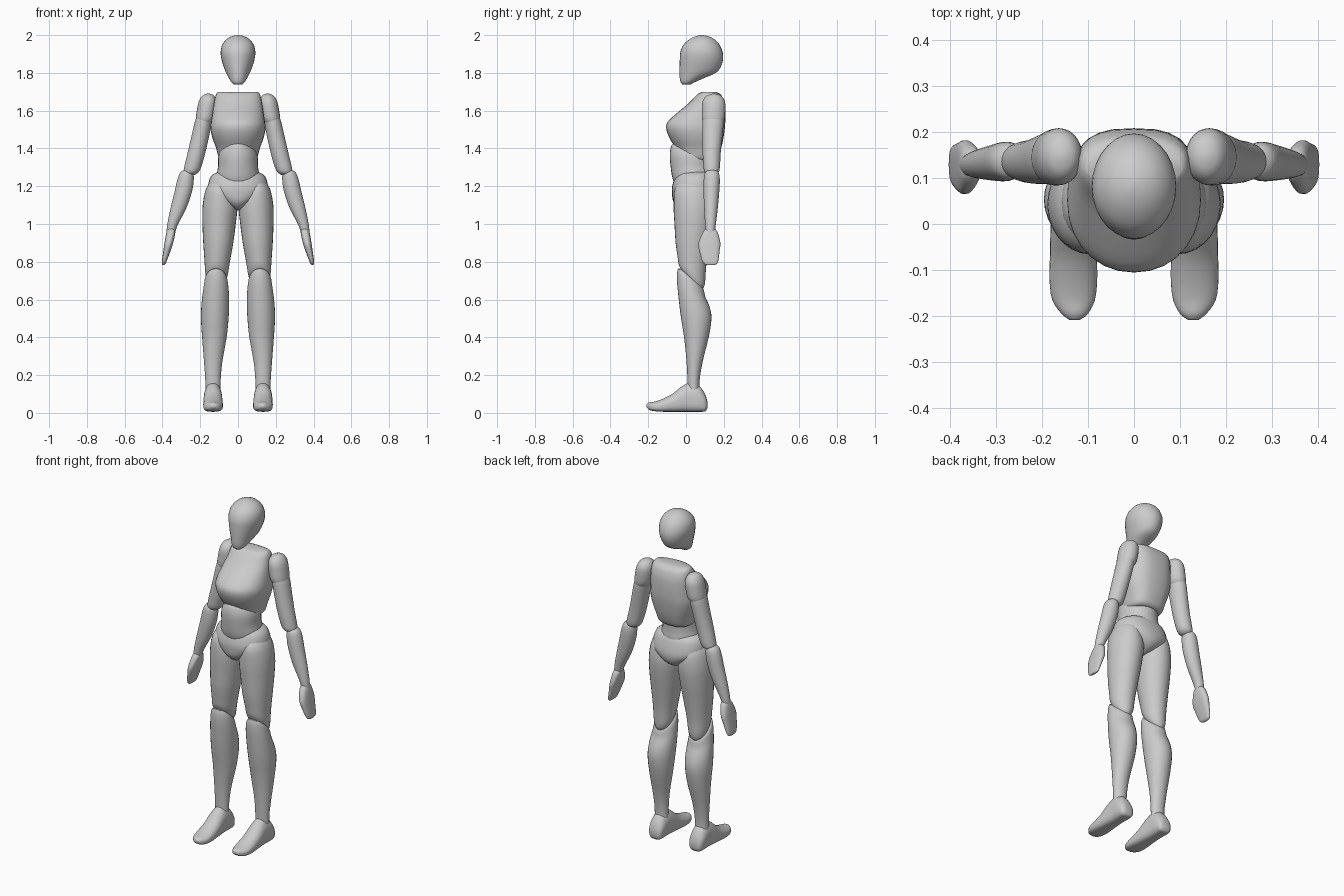
import bpy, bmesh, math

SEG = 28     # points around each cross-section
SUB = 3      # smooth steps between cross-sections


def catmull(a, b, c, d, t):
    return [0.5 * (2*q + (r - p)*t + (2*p - 5*q + 4*r - s)*t*t + (3*q - p - 3*r + s)*t**3)
            for p, q, r, s in zip(a, b, c, d)]


def loft(name, rings, e_low=2.0, e_high=2.0, along_y=False, mirror=False):
    """Ring = (height, x0, x1, y0, y1[, tilt]); e_* shape the low-y / high-y halves.
    With along_y the ring is (y, x0, x1, z0, z1)."""
    rs = [list(r) + [0.0] * (6 - len(r)) for r in rings]
    path = []
    for i in range(len(rs) - 1):
        p = rs[max(i - 1, 0)], rs[i], rs[i + 1], rs[min(i + 2, len(rs) - 1)]
        path += [catmull(*p, k / SUB) for k in range(SUB)]
    path.append(rs[-1])
    bm = bmesh.new()
    loops = []
    for h, x0, x1, y0, y1, tilt in path:
        loop = []
        for k in range(SEG):
            a = 2 * math.pi * k / SEG
            c, s = math.cos(a), math.sin(a)
            e = 2 / (e_high if s > 0 else e_low)
            x = (x0 + x1) / 2 + (x1 - x0) / 2 * math.copysign(abs(c) ** e, c)
            dy = (y1 - y0) / 2 * math.copysign(abs(s) ** e, s)
            y, z = (y0 + y1) / 2 + dy, h + tilt * dy
            loop.append(bm.verts.new((x, z, y) if along_y else (x, y, z)))
        # for along_y: h is the world y and the ring's y-range is world z
        loops.append(loop)
    for a, b in zip(loops, loops[1:]):
        for k in range(SEG):
            n = (k + 1) % SEG
            bm.faces.new((a[k], a[n], b[n], b[k]))
    bm.faces.new(loops[0])
    bm.faces.new(loops[-1])
    bmesh.ops.recalc_face_normals(bm, faces=bm.faces)
    me = bpy.data.meshes.new(name)
    bm.to_mesh(me)
    bm.free()
    ob = bpy.data.objects.new(name, me)
    bpy.context.collection.objects.link(ob)
    bpy.ops.object.select_all(action='DESELECT')
    ob.select_set(True)
    bpy.context.view_layer.objects.active = ob
    bpy.ops.object.shade_smooth_by_angle(angle=math.radians(50))
    if mirror:
        mod = ob.modifiers.new("Mirror", 'MIRROR')
        mod.use_mirror_merge = False
    return ob


def centred(rows):
    return [(r[0], -r[1], r[1], *r[2:]) for r in rows]


# Head: egg shape with the chin forward
loft("head", centred([
    (1.738, .020, -.018, .025), (1.750, .035, -.028, .045), (1.772, .048, -.033, .095),
    (1.80, .063, -.034, .158), (1.83, .075, -.034, .183), (1.87, .087, -.033, .196),
    (1.91, .092, -.030, .194), (1.95, .083, -.013, .177), (1.98, .058, .022, .148),
    (1.995, .029, .055, .115), (2.0, .004, .08, .09)]))

# Chest: squarer at the back, full at the front
loft("chest", centred([
    (1.335, .085, -.02, .150), (1.35, .102, -.038, .168), (1.40, .115, -.055, .186),
    (1.45, .134, -.085, .197), (1.50, .145, -.104, .205), (1.54, .143, -.098, .208),
    (1.59, .135, -.045, .208), (1.64, .127, .015, .203), (1.685, .117, .058, .185),
    (1.70, .104, .085, .155)]), 2.1, 2.8)

# Abdomen: tucked between chest and pelvis
loft("abdomen", centred([
    (1.435, .03, -.05, .08), (1.42, .07, -.075, .12), (1.37, .102, -.086, .145),
    (1.30, .106, -.081, .145), (1.24, .115, -.071, .148), (1.19, .09, -.05, .12)]))

# Pelvis: tapers to the crotch
loft("pelvis", centred([
    (1.278, .10, -.03, .125), (1.255, .142, -.055, .148), (1.20, .159, -.073, .166),
    (1.16, .148, -.074, .172), (1.12, .090, -.068, .163), (1.09, .04, -.045, .13),
    (1.075, .012, -.01, .08)]), 2.2, 2.2)

# Thigh
loft("thigh", [
    (1.24, .07, .13, -.01, .09), (1.19, .03, .168, -.058, .138), (1.10, .004, .187, -.066, .152),
    (1.00, .012, .188, -.061, .142), (.90, .025, .184, -.055, .125),
    (.80, .043, .177, -.044, .107, -.3), (.73, .055, .172, -.036, .100, -.7),
    (.69, .075, .16, -.01, .085, -.8)], mirror=True)

# Lower leg: top edge slopes down toward the back
loft("lower_leg", [
    (.722, .085, .15, -.02, .065, -.8), (.71, .060, .173, -.042, .092, -.8),
    (.66, .050, .183, -.048, .102, -.6), (.58, .047, .193, -.038, .124, -.2),
    (.50, .050, .196, -.026, .135), (.40, .060, .190, -.010, .120),
    (.27, .083, .180, .003, .088), (.17, .092, .173, .008, .072),
    (.09, .092, .173, .010, .072)], mirror=True)

# Foot: lofted from heel to toe
loft("foot", [
    (.113, .11, .155, .025, .06), (.102, .093, .172, .008, .098), (.07, .086, .180, .006, .142),
    (.025, .085, .180, .006, .160), (-.02, .083, .182, .006, .142), (-.07, .081, .183, .006, .102),
    (-.12, .080, .184, .006, .076), (-.165, .085, .178, .009, .060),
    (-.195, .100, .158, .016, .055), (-.209, .118, .140, .03, .045)],
    3.2, 2.0, along_y=True, mirror=True)

# Shoulder cap
loft("shoulder", [
    (1.69, .15, .165, .14, .155), (1.68, .127, .188, .11, .185), (1.65, .113, .207, .088, .206),
    (1.60, .115, .218, .084, .208), (1.55, .128, .224, .086, .203),
    (1.52, .155, .215, .105, .18)], mirror=True)

# Upper arm
loft("upper_arm", [
    (1.60, .135, .205, .10, .19), (1.55, .137, .226, .088, .200), (1.47, .152, .245, .087, .193),
    (1.38, .172, .266, .088, .184), (1.31, .192, .283, .092, .180),
    (1.275, .208, .288, .098, .174), (1.26, .230, .275, .115, .155)], mirror=True)

# Forearm
loft("forearm", [
    (1.287, .255, .285, .12, .155), (1.272, .238, .306, .101, .173), (1.235, .234, .321, .094, .179),
    (1.17, .244, .336, .093, .176), (1.08, .275, .358, .096, .168),
    (1.00, .317, .374, .101, .158), (.95, .335, .380, .105, .152)], mirror=True)

# Mitten hand
loft("hand", [
    (.975, .338, .368, .105, .152), (.955, .332, .379, .088, .168), (.90, .343, .389, .066, .182),
    (.86, .356, .395, .070, .178), (.81, .375, .402, .083, .172),
    (.79, .383, .403, .095, .165), (.783, .390, .400, .11, .15)], 2.6, 2.6, mirror=True)
